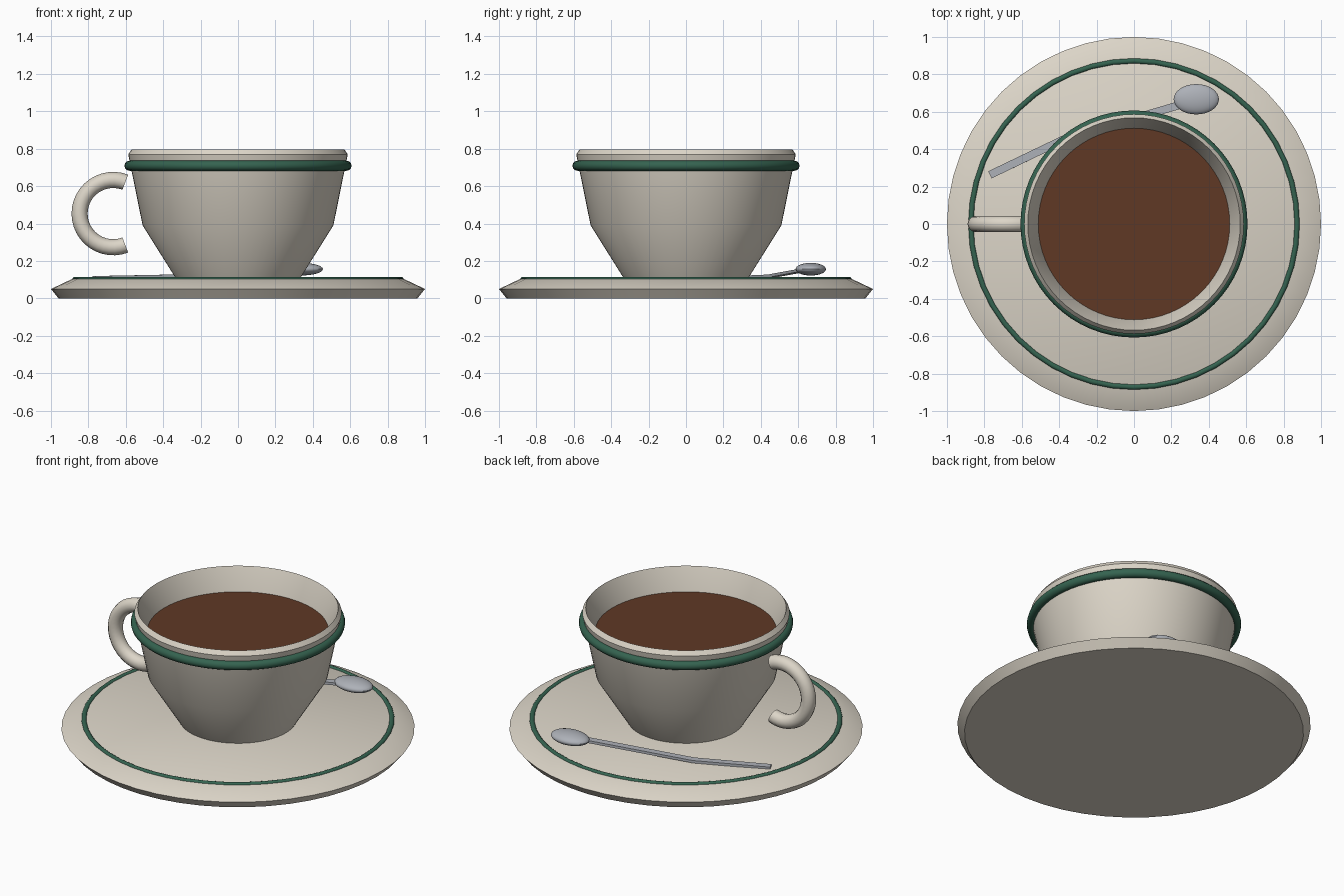
import bpy, bmesh, math
from mathutils import Vector

cube = bpy.data.objects.get("Cube")
if cube:
    bpy.data.objects.remove(cube, do_unlink=True)


def material(name, color):
    m = bpy.data.materials.new(name)
    m.use_nodes = True
    m.diffuse_color = (*color, 1)
    m.node_tree.nodes["Principled BSDF"].inputs["Base Color"].default_value = (*color, 1)
    return m


cream = material("cream porcelain", (0.72, 0.67, 0.58))
green = material("green trim", (0.035, 0.125, 0.08))
brown = material("brown coffee", (0.115, 0.04, 0.018))
steel = material("grey steel", (0.42, 0.44, 0.48))


def finish(name, bm, mat, smooth=30):
    """Turn a bmesh into a named object with one colour."""
    bmesh.ops.recalc_face_normals(bm, faces=bm.faces)
    mesh = bpy.data.meshes.new(name)
    bm.to_mesh(mesh)
    bm.free()
    mesh.materials.append(mat)
    obj = bpy.data.objects.new(name, mesh)
    bpy.context.collection.objects.link(obj)
    bpy.ops.object.select_all(action="DESELECT")
    obj.select_set(True)
    bpy.context.view_layer.objects.active = obj
    bpy.ops.object.shade_smooth_by_angle(angle=math.radians(smooth))
    return obj


def lathe(name, profile, mat, sides=48):
    """Spin a radius/height profile around the z axis."""
    bm = bmesh.new()
    verts = [bm.verts.new((r, 0, z)) for r, z in profile]
    edges = [bm.edges.new(pair) for pair in zip(verts, verts[1:])]
    bmesh.ops.spin(bm, geom=verts + edges, axis=(0, 0, 1), cent=(0, 0, 0),
                   angle=math.tau, steps=sides)
    bmesh.ops.remove_doubles(bm, verts=bm.verts, dist=0.0005)
    return finish(name, bm, mat)


def sweep(name, rings, mat, closed=False, smooth=40):
    """Bridge matching cross-sections, capping the ends of open sweeps."""
    bm = bmesh.new()
    loops = [[bm.verts.new(p) for p in ring] for ring in rings]
    pairs = list(zip(loops, loops[1:]))
    if closed:
        pairs.append((loops[-1], loops[0]))
    else:
        bm.faces.new(loops[0])
        bm.faces.new(loops[-1])
    for a, b in pairs:
        for i in range(len(a)):
            j = (i + 1) % len(a)
            bm.faces.new((a[i], a[j], b[j], b[i]))
    return finish(name, bm, mat, smooth)


def arc_rings(major, minor, start, end, steps, sides, place):
    """Circular sections along an arc, mapped by place(along, across, side)."""
    rings = []
    for s in range(steps):
        a = start + (end - start) * s / (steps - 1)
        ring = []
        for k in range(sides):
            t = math.tau * k / sides
            r = major + minor * math.cos(t)
            ring.append(place(r * math.cos(a), r * math.sin(a), minor * math.sin(t)))
        rings.append(ring)
    return rings


def trim_ring(name, major, minor, height, sides=48):
    rings = arc_rings(major, minor, 0, math.tau * (1 - 1 / sides), sides, 12,
                      lambda u, v, w: (u, v, height + w))
    return sweep(name, rings, green, closed=True)


# Saucer
lathe("saucer", [(0, 0), (0.96, 0), (1.0, 0.05), (0.88, 0.107), (0, 0.107)], cream)
trim_ring("saucer_trim", 0.872, 0.015, 0.1)

# Cup with a sloped lip and a thin inner wall
lathe("cup", [(0, 0.09), (0.322, 0.09), (0.51, 0.39), (0.587, 0.77), (0.568, 0.797),
              (0.512, 0.66), (0.46, 0.4), (0.29, 0.15), (0, 0.15)], cream, 64)
trim_ring("cup_trim", 0.58, 0.027, 0.709, 64)

# Coffee
lathe("coffee", [(0, 0.66), (0.513, 0.66)], brown, 64)

# Open curved handle on the right side
handle = arc_rings(0.18, 0.043, math.radians(69), math.radians(291), 25, 12,
                   lambda u, v, w: (u - 0.667, w, v + 0.453))
sweep("cup_handle", handle, cream)

# Spoon handle: a flat bar with one bend
path = [Vector(p) for p in ((-0.77, 0.263, 0.111), (-0.37, 0.455, 0.119), (0.24, 0.635, 0.152))]
sections = []
for i, p in enumerate(path):
    along = path[min(i + 1, 2)] - path[max(i - 1, 0)]
    side = along.cross(Vector((0, 0, 1))).normalized() * 0.021
    up = side.cross(along).normalized() * 0.008
    sections.append([p + side + up, p - side + up, p - side - up, p + side - up])
sweep("spoon_handle", sections, steel, smooth=20)

# Spoon bowl
bm = bmesh.new()
bmesh.ops.create_uvsphere(bm, u_segments=32, v_segments=16, radius=1)
bmesh.ops.scale(bm, vec=(0.121, 0.081, 0.034), verts=bm.verts)
bmesh.ops.translate(bm, vec=(0.333, 0.667, 0.156), verts=bm.verts)
finish("spoon_bowl", bm, steel)
